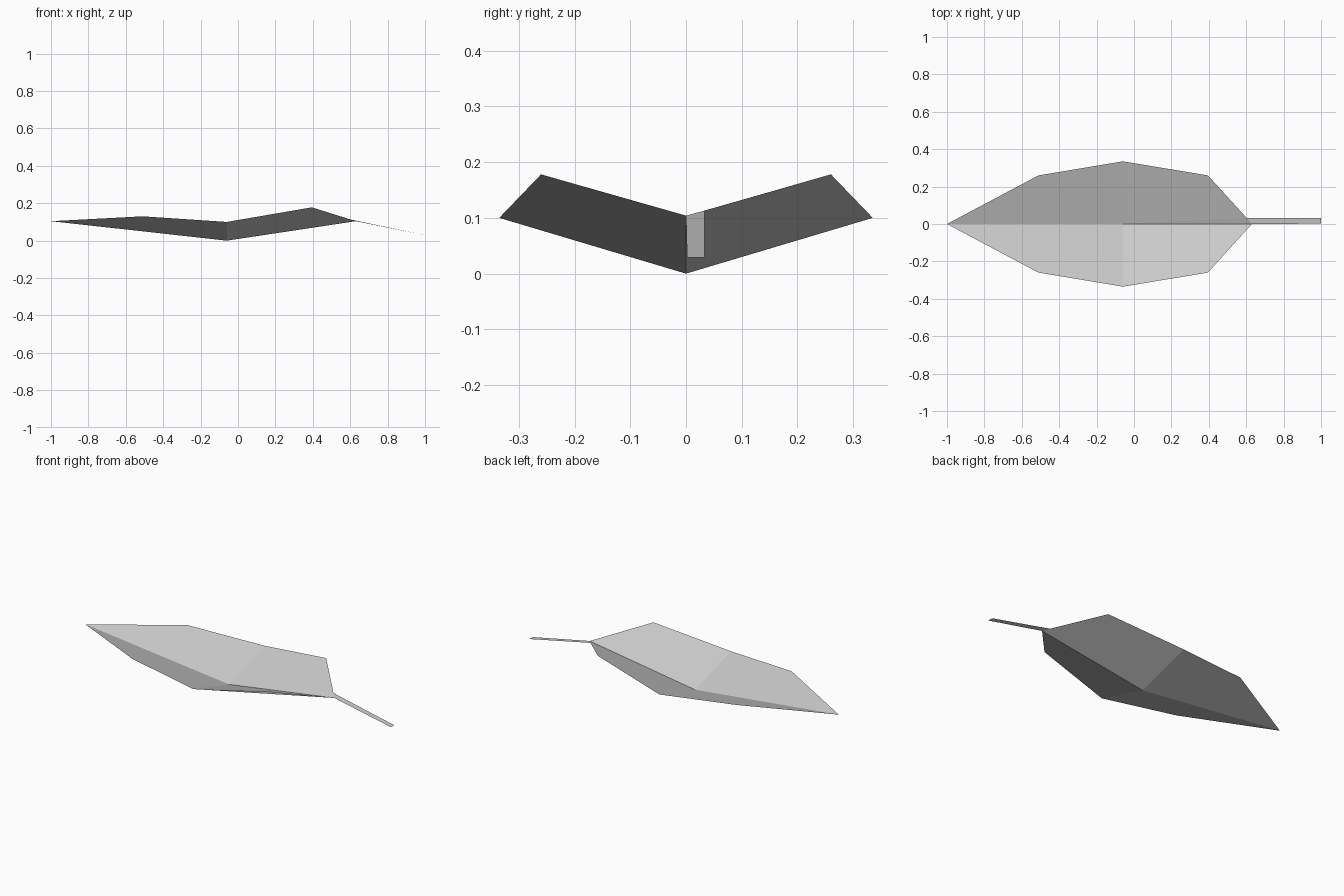
import bpy
import bmesh

cube = bpy.data.objects.get("Cube")
if cube:
    bpy.data.objects.remove(cube, do_unlink=True)

grey = bpy.data.materials.new("light grey")
grey.use_nodes = True
colour = (0.6, 0.6, 0.6, 1)
grey.diffuse_color = colour
grey.node_tree.nodes["Principled BSDF"].inputs["Base Color"].default_value = colour


def make_sheet(name, faces):
    """Build a flat-shaded sheet from faces given as corner points."""
    bm = bmesh.new()
    for corners in faces:
        bm.faces.new([bm.verts.new(c) for c in corners])
    bmesh.ops.remove_doubles(bm, verts=bm.verts, dist=0.0005)
    mesh = bpy.data.meshes.new(name)
    bm.to_mesh(mesh)
    bm.free()
    mesh.materials.append(grey)
    obj = bpy.data.objects.new(name, mesh)
    bpy.context.collection.objects.link(obj)
    return obj


# Midrib and rim points of the leaf
tip, keel, base = (-1, 0, 0.104), (-0.06, 0, 0), (0.63, 0, 0.104)
rim = [(-0.51, 0.26, 0.13), (-0.06, 0.335, 0.1), (0.395, 0.26, 0.178)]
notch = (0.602, 0.033, 0.113)  # where the stem meets the rim


def flip(face):
    """Mirror a face across the midrib, keeping it facing up."""
    return [(x, -y, z) for x, y, z in reversed(face)]


# Leaf blade: two folded halves
front_panel = [tip, keel, rim[1], rim[0]]
rear_panel = [keel, base, rim[2], rim[1]]
rear_cut = [keel, notch, rim[2], rim[1]]
stem_gusset = [keel, base, notch]
make_sheet("leaf_blade", [front_panel, rear_cut, stem_gusset,
                          flip(front_panel), flip(rear_panel)])

# Stem: thin strip running down from the leaf base
make_sheet("leaf_stem", [[base, (1, 0.002, 0.029), (1, 0.033, 0.029), notch]])
